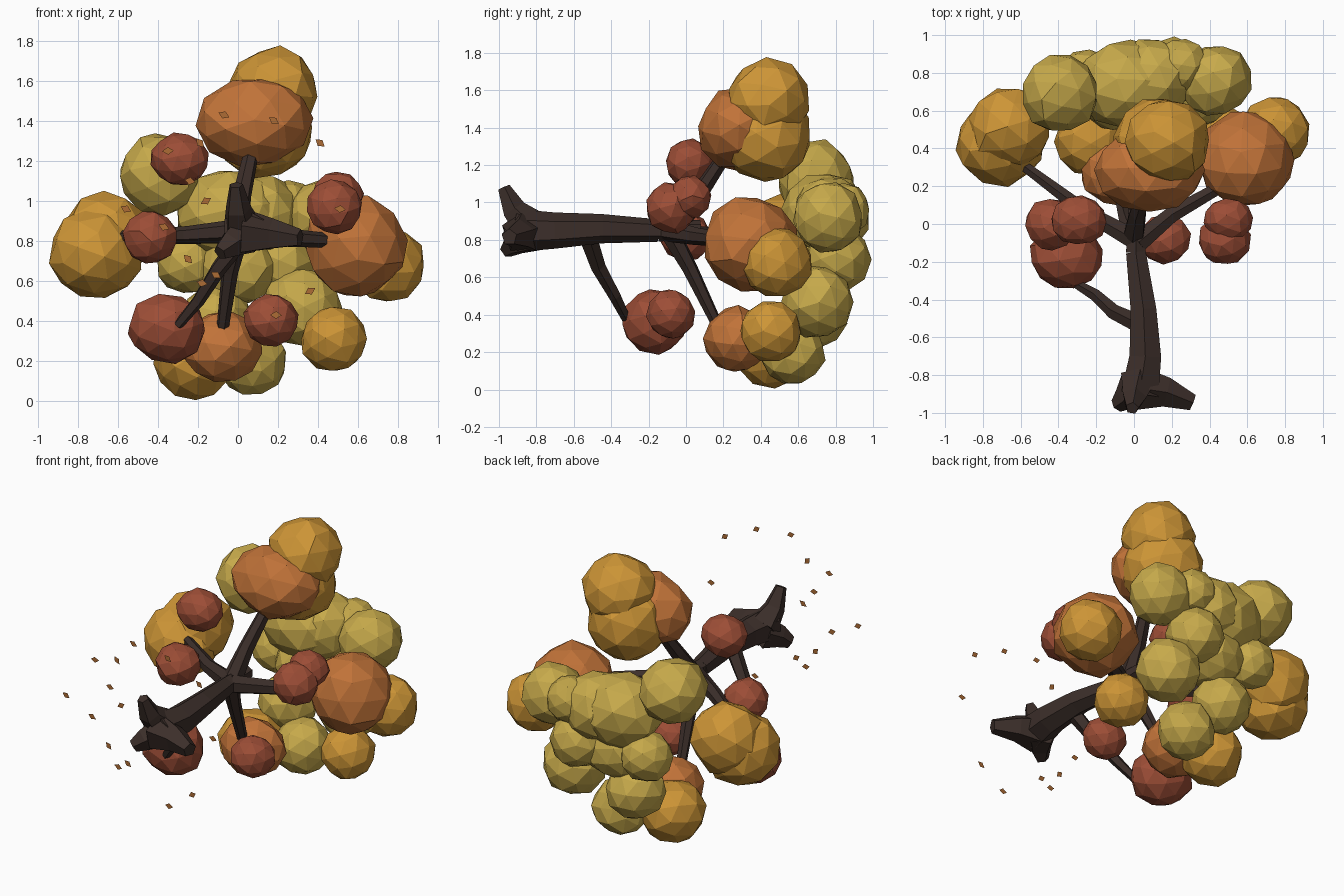
import bpy, bmesh, math, random
from mathutils import Vector, Matrix, Euler

random.seed(4)
if "Cube" in bpy.data.objects:
    bpy.data.objects.remove(bpy.data.objects["Cube"], do_unlink=True)


def material(name, red, green, blue):
    colour = (red, green, blue, 1)
    mat = bpy.data.materials.new(name)
    mat.use_nodes = True
    mat.diffuse_color = colour
    mat.node_tree.nodes["Principled BSDF"].inputs["Base Color"].default_value = colour
    return mat


bark = material("dark bark", .045, .028, .023)
red = material("red foliage", .335, .075, .037)
orange = material("orange foliage", .53, .17, .04)
gold = material("gold foliage", .61, .3, .037)
yellow = material("yellow foliage", .57, .4, .07)
fallen = material("fallen leaf brown", .42, .15, .035)


def finish(bm, name, mat):
    """Turn the bmesh into a flat-shaded object of one colour."""
    bmesh.ops.recalc_face_normals(bm, faces=bm.faces)
    mesh = bpy.data.meshes.new(name)
    bm.to_mesh(mesh)
    bm.free()
    mesh.materials.append(mat)
    obj = bpy.data.objects.new(name, mesh)
    bpy.context.collection.objects.link(obj)


def leaf_ball(name, mat, x, y, z, radius, width=1):
    """Faceted, slightly uneven leaf ball, optionally widened along x."""
    bm = bmesh.new()
    bmesh.ops.create_icosphere(bm, subdivisions=2, radius=radius)
    turn = Euler([random.uniform(0, math.pi) for axis in range(3)]).to_matrix()
    for vert in bm.verts:
        point = turn @ vert.co * random.uniform(.97, 1.06)
        point.x *= width
        vert.co = Vector((x, y, z)) + point
    finish(bm, name, mat)


def limb(name, thick, thin, *path, sides=6):
    """Tube along a path, tapering evenly from thick to thin."""
    bm = bmesh.new()
    points = [Vector(point) for point in path]
    last = len(points) - 1
    rings = []
    for i, point in enumerate(points):
        along = points[min(i + 1, last)] - points[max(i - 1, 0)]
        frame = Matrix.Translation(point) @ along.to_track_quat('Z', 'Y').to_matrix().to_4x4()
        radius = thick + (thin - thick) * i / last
        ring = bmesh.ops.create_circle(bm, segments=sides, radius=radius, matrix=frame)
        rings.append(ring["verts"])
    for lower, upper in zip(rings, rings[1:]):
        for k in range(sides):
            following = (k + 1) % sides
            bm.faces.new((lower[k], lower[following], upper[following], upper[k]))
    bm.faces.new(rings[0])
    bm.faces.new(rings[-1])
    finish(bm, name, bark)


# Trunk, lying along y with its foot at the front
limb("trunk", .115, .06, (.03, -.9, .85), (.06, -.7, .85), (.05, -.45, .86), (.01, -.15, .85))
limb("trunk_tip", .06, .045, (.01, -.15, .85), (.01, .08, .86))

# Root flares
limb("upper_root", .1, .035, (.02, -.83, .87), (0, -.92, .96), (-.01, -.975, 1.08), sides=5)
limb("side_root", .12, .045, (.03, -.87, .84), (.17, -.89, .83), (.31, -.945, .815), sides=5)
limb("lower_root", .1, .04, (.02, -.84, .82), (-.04, -.92, .78), (-.09, -.96, .74), sides=5)

# Branches
limb("upper_branch", .06, .035, (0, -.05, .87), (.02, .06, 1.03), (.08, .24, 1.3))
limb("left_branch", .06, .035, (.02, -.1, .85), (.2, .05, .82), (.5, .22, .8))
limb("right_branch", .06, .03, (0, -.08, .85), (-.25, .06, .83), (-.6, .32, .82))
limb("lower_branch", .055, .03, (0, -.08, .83), (-.04, .02, .65), (-.08, .17, .34))
limb("low_twig", .05, .025, (.03, -.53, .83), (-.1, -.47, .66), (-.2, -.38, .5),
     (-.3, -.32, .38), sides=5)

# Foliage near the trunk
leaf_ball("upper_red_foliage", red, -.29, .02, 1.21, .13, width=1.12)
leaf_ball("right_red_foliage", red, -.44, 0, .82, .135)
leaf_ball("low_right_red_foliage", red, -.355, -.17, .365, .175, width=1.12)
leaf_ball("left_red_foliage", red, .48, -.08, .97, .135)
leaf_ball("left_red_tuft", red, .5, .02, 1.03, .115, width=1.1)
leaf_ball("low_left_red_foliage", red, .165, -.08, .405, .13, width=1.05)

# Foliage at the branch ends
leaf_ball("upper_orange_foliage", orange, .085, .285, 1.395, .22, width=1.3)
leaf_ball("left_orange_foliage", orange, .59, .34, .78, .255)
leaf_ball("lower_orange_foliage", orange, -.08, .27, .27, .175, width=1.15)
leaf_ball("top_gold_foliage", gold, .18, .44, 1.55, .22)
leaf_ball("upper_gold_foliage", gold, .13, .42, 1.36, .25)
leaf_ball("right_gold_foliage", gold, -.66, .51, .82, .22)
leaf_ball("right_gold_tuft", gold, -.71, .43, .74, .23)
leaf_ball("left_gold_foliage", gold, .75, .49, .68, .185)
leaf_ball("lower_gold_foliage", gold, -.22, .45, .2, .195)
leaf_ball("low_left_gold_foliage", gold, .48, .455, .31, .165)

# Foliage at the crown
leaf_ball("right_yellow_foliage", yellow, -.39, .69, 1.13, .205)
leaf_ball("middle_yellow_foliage", yellow, -.03, .74, .93, .23, width=1.22)
leaf_ball("middle_yellow_tuft", yellow, .1, .77, .93, .21)
leaf_ball("back_yellow_foliage", yellow, .21, .81, .7, .175)
leaf_ball("back_yellow_tuft", yellow, .25, .84, .96, .145)
leaf_ball("left_yellow_foliage", yellow, .43, .76, .92, .19)
leaf_ball("low_left_yellow_foliage", yellow, .32, .7, .47, .195)
leaf_ball("lowest_yellow_foliage", yellow, .07, .57, .2, .175)
leaf_ball("lower_yellow_foliage", yellow, -.11, .68, .4, .18)
leaf_ball("right_yellow_tuft", yellow, -.25, .77, .69, .155)
leaf_ball("inner_yellow_foliage", yellow, 0, .72, .66, .18, width=1.1)

# Fallen leaves, flat diamonds level with the foot of the trunk
spots = [(-.19, 1.29), (-.07, 1.43), (.18, 1.4), (.41, 1.29), (-.35, 1.25),
         (-.56, .96), (-.37, .87), (-.16, 1), (-.24, 1.1), (-.25, .71),
         (-.18, .59), (-.11, .63), (.36, .55), (.19, .43), (.51, .96)]
for x, z in spots:
    place = Matrix.Translation((x, -.99, z))
    place @= Matrix.Rotation(random.uniform(-.6, .9), 4, 'Y')
    bm = bmesh.new()
    corners = [(-.029, 0, 0), (0, 0, -.019), (.029, 0, 0), (0, 0, .019)]
    bm.faces.new([bm.verts.new(place @ Vector(corner)) for corner in corners])
    finish(bm, "fallen_leaf", fallen)
